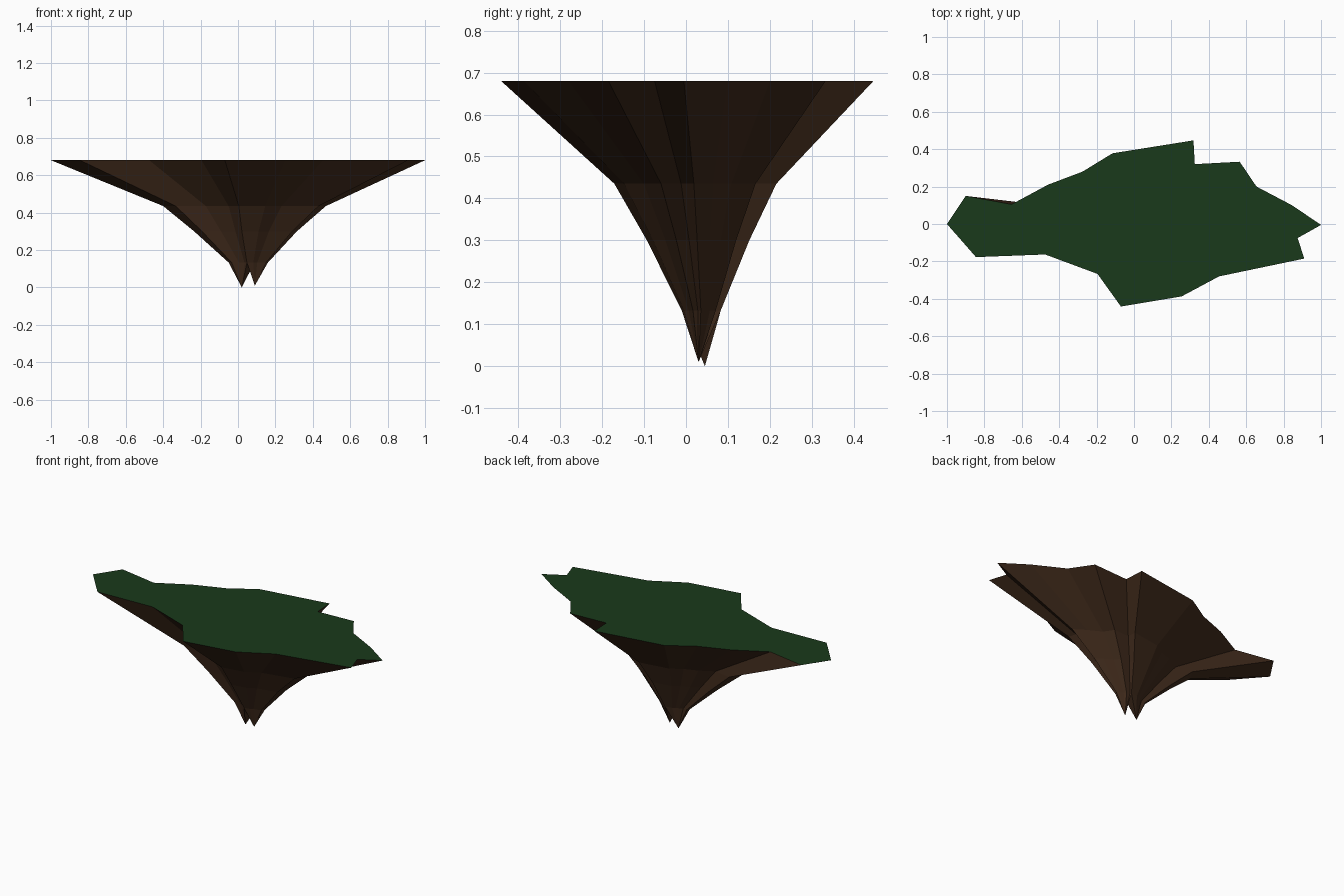
import bpy

if "Cube" in bpy.data.objects:
    bpy.data.objects.remove(bpy.data.objects["Cube"])

# Jagged outline of the island, counter-clockwise seen from above
OUTLINE = [(-1, 0), (-0.845, -0.177), (-0.475, -0.163), (-0.195, -0.267),
           (-0.07, -0.441), (0.255, -0.387), (0.455, -0.28), (0.91, -0.185),
           (0.875, -0.075), (1, -0.005), (0.845, 0.1), (0.655, 0.2),
           (0.565, 0.333), (0.325, 0.32), (0.318, 0.447), (-0.115, 0.378),
           (-0.275, 0.28), (-0.46, 0.21), (-0.655, 0.105), (-0.9, 0.15)]
# Rock layers: scale, centre x, centre y, height
LAYERS = [(1, 0, 0, 0.68), (0.435, 0.035, 0.021, 0.435),
          (0.275, 0.04, 0.028, 0.3), (0.105, 0.055, 0.036, 0.133)]
# Corners where the rock splits into its two points
SPLIT_FRONT, SPLIT_BACK = 4, 14
TIP_LEFT, TIP_RIGHT = (0.02, 0.045, 0), (0.09, 0.03, 0.01)


def ring(scale, cx, cy, z):
    return [(cx + scale * x, cy + scale * y, z) for x, y in OUTLINE]


def add_part(name, verts, faces, color):
    mesh = bpy.data.meshes.new(name)
    mesh.from_pydata(verts, [], faces)
    mesh.update()
    mat = bpy.data.materials.new(name + "_material")
    mat.diffuse_color = (*color, 1)
    mat.use_nodes = True
    mat.node_tree.nodes["Principled BSDF"].inputs["Base Color"].default_value = mat.diffuse_color
    mesh.materials.append(mat)
    obj = bpy.data.objects.new(name, mesh)
    bpy.context.collection.objects.link(obj)
    return obj


n = len(OUTLINE)

# Flat grass surface
add_part("grass_top", ring(*LAYERS[0]), [list(range(n))], (0.01, 0.042, 0.011))

# Rock sides, tapering layer by layer
verts = [v for layer in LAYERS for v in ring(*layer)]
faces = []
for level in range(len(LAYERS) - 1):
    a, b = level * n, (level + 1) * n
    for i in range(n):
        j = (i + 1) % n
        faces.append((a + i, b + i, b + j, a + j))

# Two rock points below the last layer
base = (len(LAYERS) - 1) * n
left, right = len(verts), len(verts) + 1
verts += [TIP_LEFT, TIP_RIGHT]
for i in range(n):
    tip = right if SPLIT_FRONT <= i < SPLIT_BACK else left
    faces.append((base + i, tip, base + (i + 1) % n))
faces.append((base + SPLIT_FRONT, left, base + SPLIT_BACK))
faces.append((base + SPLIT_BACK, right, base + SPLIT_FRONT))

add_part("rock_underside", verts, faces, (0.05, 0.023, 0.011))
